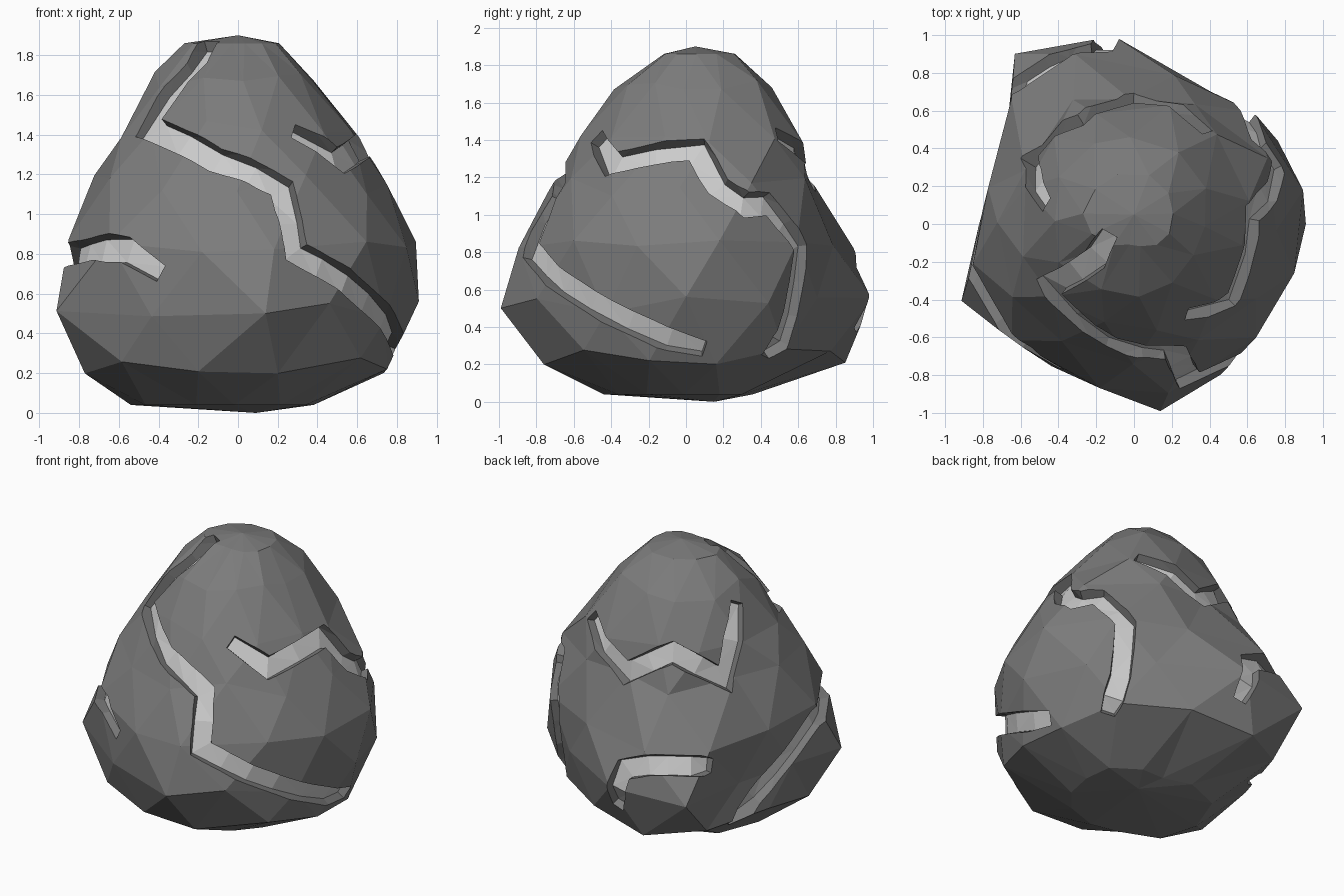
import bpy, bmesh, math, random
from mathutils import Vector
from mathutils.bvhtree import BVHTree

if "Cube" in bpy.data.objects:
    bpy.data.objects.remove(bpy.data.objects["Cube"])

random.seed(4)
N = 12
# Boulder cross-sections: height, radii every 30 degrees counter-clockwise from +x
rings = [
    (0.04, [.38, .40, .35, .30, .40, .50, .54, .55, .45, .44, .42, .40]),
    (0.24, [.76, .75, .72, .80, .98, .74, .77, .86, .77, .78, .80, .78]),
    (0.52, [.91, .88, .81, 1.0, 1.1, .79, .82, 1.0, .87, 1.0, .92, .86]),
    (0.85, [.89, .90, .80, .80, 1.06, .76, .80, .92, .83, .91, .88, .85]),
    (1.15, [.75, .80, .74, .69, .72, .66, .75, .77, .71, .72, .73, .73]),
    (1.42, [.57, .61, .64, .60, .60, .57, .58, .58, .56, .56, .57, .57]),
    (1.68, [.37, .42, .47, .46, .46, .45, .44, .42, .39, .38, .38, .37]),
    (1.86, [.20, .22, .26, .27, .27, .27, .27, .18, .12, .10, .14, .18]),
]
# Corners of the widest section turned away from the even spacing, in degrees
turned = {3: 6, 4: 5, 7: -6, 9: 8}


def grey(name, value):
    mat = bpy.data.materials.new(name)
    mat.diffuse_color = (value, value, value, 1)
    mat.use_nodes = True
    mat.node_tree.nodes["Principled BSDF"].inputs["Base Color"].default_value = mat.diffuse_color
    return mat


rock, floor = grey("dark_rock", .2), grey("crack_floor", .75)


def make_object(name, bm):
    bmesh.ops.recalc_face_normals(bm, faces=bm.faces[:])
    mesh = bpy.data.meshes.new(name)
    bm.to_mesh(mesh)
    bm.free()
    mesh.materials.append(rock)
    mesh.materials.append(floor)
    obj = bpy.data.objects.new(name, mesh)
    bpy.context.collection.objects.link(obj)
    return obj


# Boulder: staggered rings joined by triangular facets
bm = bmesh.new()
loops = []
for k, (z, radii) in enumerate(rings):
    half = k % 2
    loop = []
    for i in range(N):
        r = (radii[i] + radii[(i + 1) % N]) / 2 * 1.02 if half else radii[i]
        turn = turned.get(i, 0) if k == 2 else random.uniform(-4, 4)
        a = math.radians(30 * i + 15 * half + turn)
        dz = random.uniform(-.05, .05) if 0 < k < 7 else 0
        r -= dz * (.6 if k > 3 else -.5 if k == 1 else 0)
        loop.append(bm.verts.new((r * math.cos(a), r * math.sin(a), z + dz)))
    loops.append(loop)
for k in range(len(loops) - 1):
    a, b = loops[k], loops[k + 1]
    for i in range(N):
        j = (i + 1) % N
        if k % 2 == 0:
            bm.faces.new((a[i], a[j], b[i]))
            bm.faces.new((a[j], b[j], b[i]))
        else:
            bm.faces.new((a[i], b[j], b[i]))
            bm.faces.new((a[i], a[j], b[j]))
for loop, tip in ((loops[0], (.09, .15, 0)), (loops[-1], (0, .05, 1.9))):
    t = bm.verts.new(tip)
    for i in range(N):
        bm.faces.new((loop[i], loop[(i + 1) % N], t))

# Merge nearly flat neighbours into larger facets
bmesh.ops.dissolve_limit(bm, angle_limit=math.radians(7),
                         verts=bm.verts[:], edges=bm.edges[:])
bmesh.ops.triangulate(bm, faces=bm.faces[:])
bmesh.ops.recalc_face_normals(bm, faces=bm.faces[:])
tree = BVHTree.FromBMesh(bm)
boulder = make_object("boulder", bm)


def crack_cutter(name, points, width=.062, depth=.055):
    """Flat-bottomed channel that follows the boulder surface, with a pale floor."""
    pts = [Vector(p) for p in points]
    dense = []
    for p, q in zip(pts, pts[1:]):
        n = max(1, round((q - p).length / .2))
        dense += [p.lerp(q, i / n) for i in range(n)]
    dense.append(pts[-1])
    path = [tree.find_nearest(p)[0] for p in dense]
    normals = [tree.find_nearest(p)[1] for p in dense]
    last = len(path) - 1
    bm = bmesh.new()
    sections = []
    for i, p in enumerate(path):
        n = (normals[max(i - 1, 0)] + 2 * normals[i] + normals[min(i + 1, last)]).normalized()
        t1 = (p - path[max(i - 1, 0)]).normalized()
        t2 = (path[min(i + 1, last)] - p).normalized()
        t = (t1 + t2).normalized()
        s = t.cross(n).normalized()
        # Mitre the corners, taper the ends
        w = width * .7 if i in (0, last) else width / max(.7, t.dot(t2))
        sections.append([bm.verts.new(p + s * u * w + n * h) for u, h in
                         ((-1.2, .08), (1.2, .08), (.95, -depth), (-.95, -depth))])
    for a, b in zip(sections, sections[1:]):
        for i in range(4):
            j = (i + 1) % 4
            face = bm.faces.new((a[i], a[j], b[j], b[i]))
            face.material_index = 1 if i == 2 else 0
    bm.faces.new(sections[0])
    bm.faces.new(sections[-1])
    bmesh.ops.triangulate(bm, faces=bm.faces[:])
    obj = make_object(name, bm)
    obj.hide_render = True
    return obj


# Jagged cracks winding round the boulder
cracks = {
    "front_crack": [(-.13, -.05, 1.88), (-.22, -.2, 1.78), (-.43, -.32, 1.42), (-.1, -.58, 1.25),
                    (.22, -.68, 1.13), (.32, -.87, .82), (.55, -.65, .64), (.8, .1, .27)],
    "right_crack": [(.28, -.48, 1.42), (.5, -.38, 1.26), (.6, .06, 1.33), (.71, .17, 1.14),
                    (.75, .32, 1.05), (.68, .46, 1.07), (.6, .65, .82), (.63, .63, .45),
                    (.6, .45, .18)],
    "back_crack": [(-.46, .1, 1.6), (-.53, .34, 1.18), (-.27, .53, 1.36), (0, .66, 1.2),
                   (.38, .47, 1.42)],
    "rear_lump_crack": [(-.7, .65, .72), (-.5, .92, .8), (-.17, .95, .68), (-.1, .95, .36)],
    "left_crack": [(-.38, -.75, .7), (-.55, -.62, .82), (-.88, -.2, .78), (-.85, -.03, .64),
                   (-.6, .42, .25)],
}
bpy.context.view_layer.objects.active = boulder
for name, points in cracks.items():
    cutter = crack_cutter(name, points)
    mod = boulder.modifiers.new(name, 'BOOLEAN')
    mod.operation = 'DIFFERENCE'
    mod.solver = 'EXACT'
    mod.use_self = True
    mod.material_mode = 'INDEX'
    mod.object = cutter
    bpy.ops.object.modifier_apply(modifier=mod.name)
    bpy.data.objects.remove(cutter, do_unlink=True)
for poly in boulder.data.polygons:
    poly.use_smooth = False
